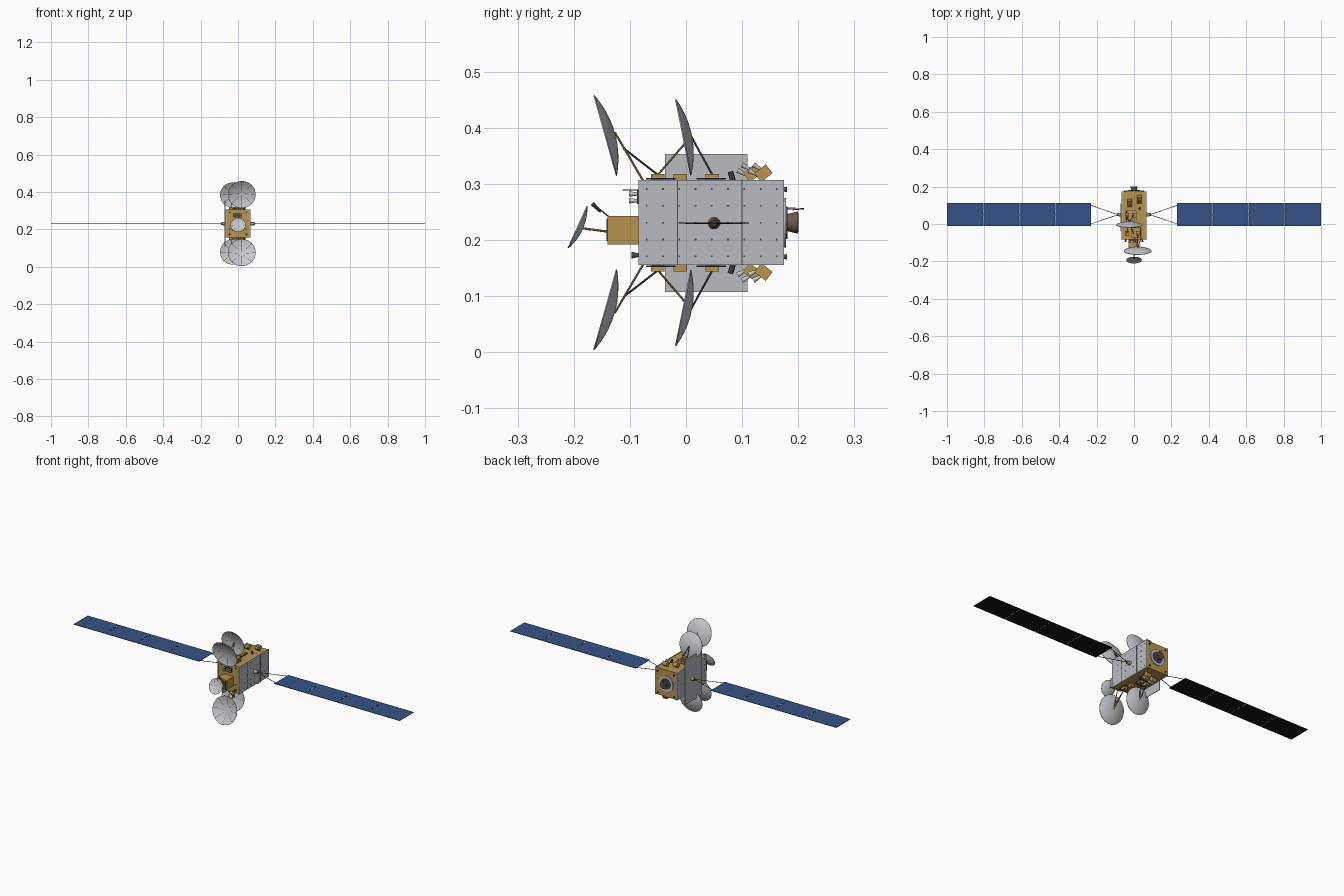
import bpy, bmesh, math
from mathutils import Vector, Matrix

old = bpy.data.objects.get("Cube")
if old:
    bpy.data.objects.remove(old, do_unlink=True)


def material(name, r, g, b):
    m = bpy.data.materials.new(name)
    m.use_nodes = True
    m.diffuse_color = (r, g, b, 1)
    m.node_tree.nodes["Principled BSDF"].inputs["Base Color"].default_value = (r, g, b, 1)
    return m


GOLD = material("gold_foil", 0.48, 0.29, 0.07)
GREY = material("panel_grey", 0.48, 0.5, 0.53)
PALE = material("dish_grey", 0.58, 0.59, 0.61)
DARK = material("dark_grey", 0.07, 0.07, 0.08)
BLACK = material("cell_back_black", 0.008, 0.008, 0.009)
BLUE = material("solar_blue", 0.035, 0.085, 0.24)
BROWN = material("nozzle_brown", 0.16, 0.1, 0.065)

ZC = 0.231  # mid height of the body


def finish(name, bm, mats, smooth=False):
    me = bpy.data.meshes.new(name)
    bmesh.ops.recalc_face_normals(bm, faces=bm.faces[:])
    bm.to_mesh(me)
    bm.free()
    for m in mats:
        me.materials.append(m)
    ob = bpy.data.objects.new(name, me)
    bpy.context.collection.objects.link(ob)
    if smooth:
        bpy.ops.object.select_all(action='DESELECT')
        ob.select_set(True)
        bpy.context.view_layer.objects.active = ob
        bpy.ops.object.shade_smooth_by_angle(angle=math.radians(35))
    return ob


def box(name, lo, hi, mat, tilt=0):
    lo, hi = Vector(lo), Vector(hi)
    size = [abs(v) for v in hi - lo]
    bm = bmesh.new()
    bmesh.ops.create_cube(bm, size=1, matrix=Matrix.Translation((lo + hi) / 2)
                          @ Matrix.Rotation(tilt, 4, 'X') @ Matrix.Diagonal((*size, 1)))
    return finish(name, bm, [mat])


def rod(name, a, b, r, mat, r2=None, sides=8):
    a, b = Vector(a), Vector(b)
    d = b - a
    bm = bmesh.new()
    bmesh.ops.create_cone(bm, cap_ends=True, segments=sides, radius1=r,
                          radius2=r if r2 is None else r2, depth=d.length,
                          matrix=Matrix.Translation((a + b) / 2)
                          @ d.to_track_quat('Z', 'Y').to_matrix().to_4x4())
    return finish(name, bm, [mat], True)


def up(s, x, y, z):
    """Point on the upper side, or its mirror on the lower side."""
    return (x, y, ZC + s * (z - ZC))


def dish(name, centre, facing, R, depth):
    """Parabolic shell with thin dark ribs on its hollow side."""
    rings = 7
    inner = [(R * i / rings, depth * ((i / rings) ** 2 - 1)) for i in range(1, rings + 1)]
    outer = [(r, z - 0.002) for r, z in reversed(inner)]
    angles = []
    for k in range(8):
        a = k * math.pi / 4
        angles += [a - 0.015, a + 0.015] + [a + math.pi / 4 * j / 4 for j in (1, 2, 3)]
    bm = bmesh.new()
    loops = [[bm.verts.new((r * math.cos(a), r * math.sin(a), z)) for a in angles]
             for r, z in inner + outer]
    n = len(angles)
    for i in range(len(loops) - 1):
        for j in range(n):
            k = (j + 1) % n
            f = bm.faces.new((loops[i][j], loops[i][k], loops[i + 1][k], loops[i + 1][j]))
            f.material_index = 1 if j % 5 == 0 and i < rings - 1 else 0
    bm.faces.new(loops[0])
    bm.faces.new(loops[-1])
    q = Vector(facing).to_track_quat('Z', 'Y').to_matrix().to_4x4()
    bm.transform(Matrix.Translation(centre) @ q)
    return finish(name, bm, [PALE, DARK], True)


# Body with grey side panels
box("body", (-0.062, -0.083, 0.157), (0.062, 0.173, 0.305), GOLD)
for s, side in ((1, "left"), (-1, "right")):
    box(side + "_side_panel", (s * 0.062, -0.085, 0.155), (s * 0.067, 0.175, 0.307), GREY)
    for y in (-0.015, 0.1):
        box(side + "_panel_seam", (s * 0.066, y - 0.001, 0.156), (s * 0.0675, y + 0.001, 0.306), DARK)
    bm = bmesh.new()
    for i in range(9):
        for j in range(5):
            pos = Vector((s * 0.0675, -0.07 + i * 0.029, 0.171 + j * 0.03))
            bmesh.ops.create_cube(bm, size=1, matrix=Matrix.Translation(pos)
                                  @ Matrix.Diagonal((0.001, 0.003, 0.003, 1)))
    finish(side + "_panel_fasteners", bm, [DARK])
box("tall_radiator", (-0.071, -0.037, 0.107), (-0.0675, 0.11, 0.353), GREY)

# Solar wings: hub, yoke and four panels each
WING_Y, WING_Z = 0.05, 0.23
for s, side in ((1, "left"), (-1, "right")):
    rod(side + "_wing_hub", (s * 0.066, WING_Y, WING_Z), (s * 0.085, WING_Y, WING_Z), 0.011, GOLD, 0.008, 16)
    rod(side + "_hub_cap", (s * 0.085, WING_Y, WING_Z), (s * 0.091, WING_Y, WING_Z), 0.009, DARK, 0.005, 16)
    for e in (-1, 1):
        rod(side + "_yoke_arm", (s * 0.085, WING_Y, WING_Z), (s * 0.232, WING_Y + e * 0.05, WING_Z), 0.0015, DARK)
    start, pitch = 0.23, 0.1925
    for k in range(4):
        x0 = start + k * pitch
        x1 = x0 + pitch - (0.003 if k < 3 else 0)
        ob = box(f"{side}_solar_panel_{k + 1}", (s * x0, -0.012, WING_Z - 0.001),
                 (s * x1, 0.112, WING_Z + 0.001), BLUE)
        ob.data.materials.append(BLACK)
        for f in ob.data.polygons:
            f.material_index = 0 if f.normal.z > 0.5 else 1
        if k < 3:
            for y in (0.01, 0.05, 0.09):
                box(side + "_panel_hinge", (s * (x1 - 0.001), y - 0.006, WING_Z - 0.0014),
                    (s * (x1 + 0.004), y + 0.006, WING_Z + 0.0014), GREY)

# Large dishes, struts and feeds, mirrored above and below
for s, side in ((1, "upper"), (-1, "lower")):
    dish(side + "_front_dish", up(s, 0.02, -0.145, 0.386), (0, -0.142, -0.04 * s), 0.0745, 0.017)
    dish(side + "_rear_dish", up(s, -0.027, -0.006, 0.383), (0, -0.135, -0.027 * s), 0.069, 0.015)
    front, rear = up(s, 0.02, -0.127, 0.392), up(s, -0.027, 0.009, 0.385)
    for dx in (-0.018, 0.018):
        rod(side + "_front_strut", up(s, 0.02 + dx, -0.076, 0.305), front, 0.002, GOLD)
        rod(side + "_rear_strut", up(s, -0.02 + dx, -0.05, 0.316), rear, 0.0018, GOLD)
        rod(side + "_rear_brace", up(s, -0.02 + dx, 0.047, 0.316), rear, 0.0018, DARK)
    rod(side + "_front_brace", up(s, 0.02, -0.05, 0.316), up(s, 0.02, -0.112, 0.364), 0.0018, DARK)
    for x, y in ((0.02, -0.05), (-0.038, -0.05), (0.01, -0.01), (-0.038, 0.047), (0, 0.047)):
        box(side + "_strut_foot", up(s, x - 0.01, y - 0.012, 0.303), up(s, x + 0.01, y + 0.012, 0.318), GOLD)
    # Rectangular frames lying on the deck
    for x0, x1, y0, y1 in ((-0.04, 0.012, 0.02, 0.07), (-0.015, 0.035, -0.07, -0.02)):
        ring = [(x0, y0), (x1, y0), (x1, y1), (x0, y1)]
        for i in range(4):
            rod(side + "_deck_frame", up(s, *ring[i], 0.309), up(s, *ring[(i + 1) % 4], 0.309), 0.0015, DARK)
    # Tilted feed boxes with horns
    for x, y in ((-0.022, 0.118), (0.028, 0.138)):
        box(side + "_feed_box", up(s, x - 0.012, y - 0.013, 0.309), up(s, x + 0.012, y + 0.013, 0.329),
            GOLD, s * math.radians(38))
        for dx in (-0.007, 0.007):
            for k in (-1, 1):
                a = Vector((x + dx, y - 0.008 + k * 0.004, 0.321 + k * 0.005))
                rod(side + "_feed_horn", up(s, *a), up(s, *(a + Vector((0, -0.014, 0.008)))), 0.002, PALE, 0.005, 12)
    rod(side + "_deck_sensor", up(s, 0.03, 0.084, 0.305), up(s, 0.03, 0.079, 0.322), 0.005, DARK)

# Front tower with small dish
box("front_tower", (-0.03, -0.14, 0.192), (0.03, -0.08, 0.243), GOLD)
box("tower_front_plate", (-0.024, -0.142, 0.198), (0.024, -0.139, 0.237), DARK)
dish("small_dish", (0, -0.194, 0.2235), (0, -0.073, 0.033), 0.041, 0.009)
rod("small_dish_arm", (0, -0.14, 0.215), (0, -0.186, 0.221), 0.002, GOLD)
rod("small_feed_arm", (0, -0.138, 0.242), (0, -0.16, 0.26), 0.0012, DARK)
rod("small_feed", (0, -0.152, 0.25), (0, -0.167, 0.265), 0.002, DARK, 0.004, 10)

# Front face fittings
box("front_sensor_plate", (-0.026, -0.087, 0.264), (0.022, -0.082, 0.288), DARK)
for x in (-0.02, -0.002, 0.016):
    for z in (0.27, 0.282):
        rod("front_horn", (x, -0.085, z), (x, -0.102, z), 0.0025, PALE, 0.005, 12)
rod("front_antenna", (0.0, -0.083, 0.289), (0.0, -0.113, 0.289), 0.001, DARK)
for x in (-0.045, 0.045):
    rod("front_thruster", (x, -0.083, 0.173), (x, -0.097, 0.173), 0.003, DARK, 0.006, 12)
    for z in (0.2, 0.29):
        box("front_patch", (x - 0.004, -0.0845, z - 0.004), (x + 0.004, -0.082, z + 0.004), DARK)

# Rear engine
rod("engine_ring", (0, 0.172, ZC), (0, 0.178, ZC), 0.044, GREY, sides=32)
rod("engine_collar", (0, 0.177, ZC), (0, 0.181, ZC), 0.029, DARK, sides=32)
rod("engine_nozzle", (0, 0.18, ZC), (0, 0.2, ZC), 0.015, BROWN, 0.02, 24)
rod("nozzle_mouth", (0, 0.1995, ZC), (0, 0.2006, ZC), 0.017, DARK, sides=24)
rod("rear_probe_post", (0.0, 0.175, 0.256), (0.0, 0.195, 0.256), 0.002, PALE)
rod("rear_probe", (0.0, 0.19, 0.254), (0.0, 0.21, 0.256), 0.0012, DARK)
for x in (-0.05, 0.05):
    for z in (0.17, 0.29):
        rod("rear_thruster", (x, 0.172, z), (x, 0.18, z), 0.003, DARK, 0.005, 10)
